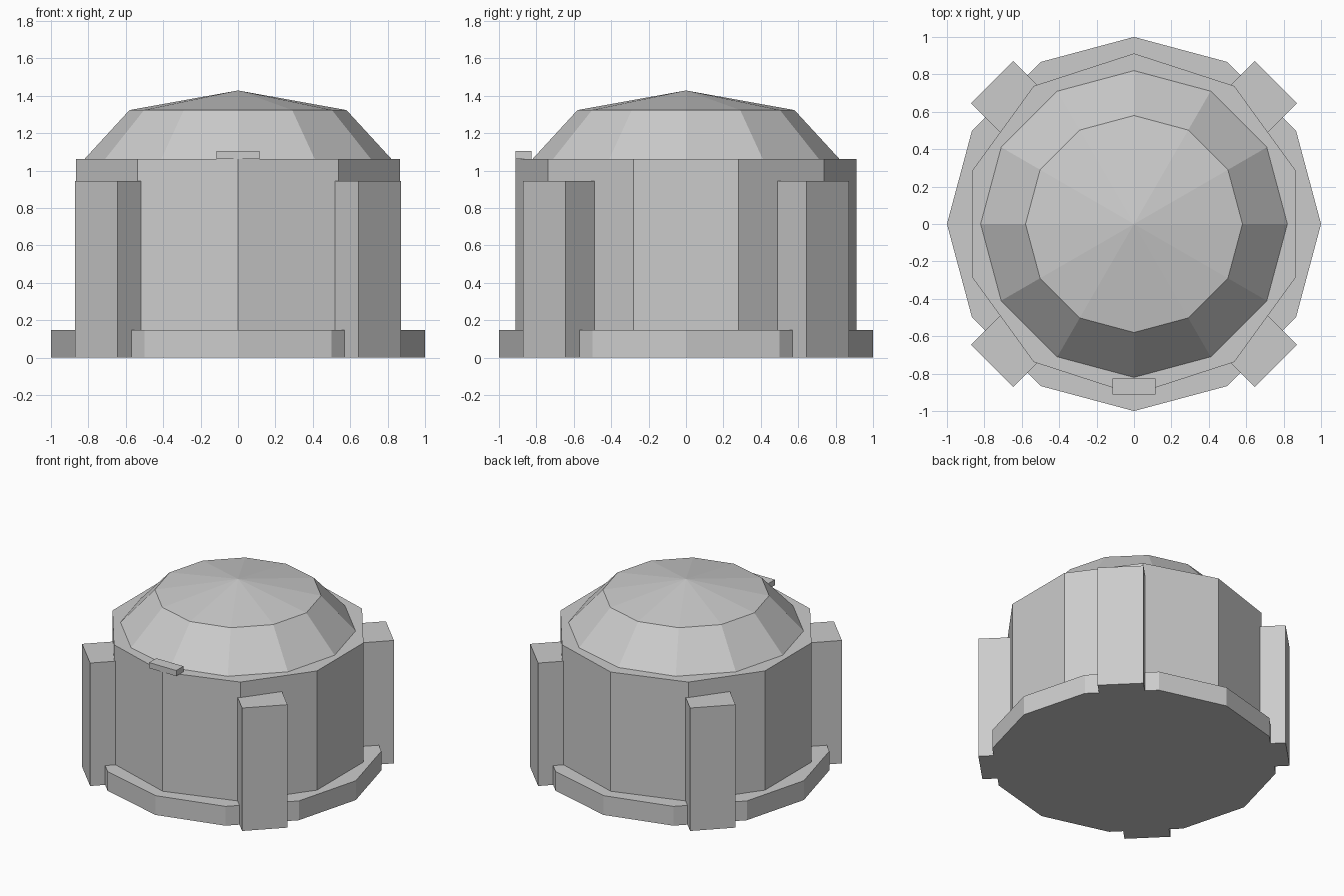
import bpy, bmesh
from math import cos, sin, pi, radians
from mathutils import Matrix

cube = bpy.data.objects.get("Cube")
if cube:
    bpy.data.objects.remove(cube, do_unlink=True)

GREY = (0.6, 0.6, 0.6, 1)
mat = bpy.data.materials.new("plain grey")
mat.use_nodes = True
mat.diffuse_color = GREY
mat.node_tree.nodes["Principled BSDF"].inputs["Base Color"].default_value = GREY


def finish(name, bm):
    bmesh.ops.recalc_face_normals(bm, faces=bm.faces[:])
    mesh = bpy.data.meshes.new(name)
    bm.to_mesh(mesh)
    bm.free()
    mesh.materials.append(mat)
    obj = bpy.data.objects.new(name, mesh)
    bpy.context.collection.objects.link(obj)
    return obj


def stacked(name, sides, profile):
    """Closed low-poly turned shape from (radius, height) pairs; radius 0 is a tip."""
    bm = bmesh.new()
    rings = []
    for r, z in profile:
        angles = [pi / 2 + 2 * pi * i / sides for i in range(sides if r else 1)]
        rings.append([bm.verts.new((r * cos(a), r * sin(a), z)) for a in angles])
    bm.faces.new(rings[0])
    for low, high in zip(rings, rings[1:]):
        for i in range(sides):
            j = (i + 1) % sides
            if len(high) == 1:
                bm.faces.new((low[i], low[j], high[0]))
            else:
                bm.faces.new((low[i], low[j], high[j], high[i]))
    if len(rings[-1]) > 1:
        bm.faces.new(rings[-1])
    return finish(name, bm)


def box(name, size, centre, turn=0):
    bm = bmesh.new()
    bmesh.ops.create_cube(bm, size=1)
    bm.transform(Matrix.Rotation(turn, 4, "Z") @ Matrix.Translation(centre)
                 @ Matrix.Diagonal((*size, 1)))
    return finish(name, bm)


# Base slab, main drum and faceted roof
stacked("base_slab", 12, [(1, 0), (1, 0.148)])
stacked("drum_body", 10, [(0.912, 0.01), (0.912, 1.062)])
stacked("dome_roof", 12, [(0.82, 1.062), (0.58, 1.323), (0, 1.428)])

# Four square buttresses on the diagonals
for i, side in enumerate(("back_left", "back_right", "front_right", "front_left")):
    box("buttress_" + side, (0.32, 0.32, 0.943), (0.912, 0, 0.4715),
        radians(45 + 90 * i))

# Small ledge on the front rim
box("front_ledge", (0.23, 0.087, 0.043), (0, -0.869, 1.083))
